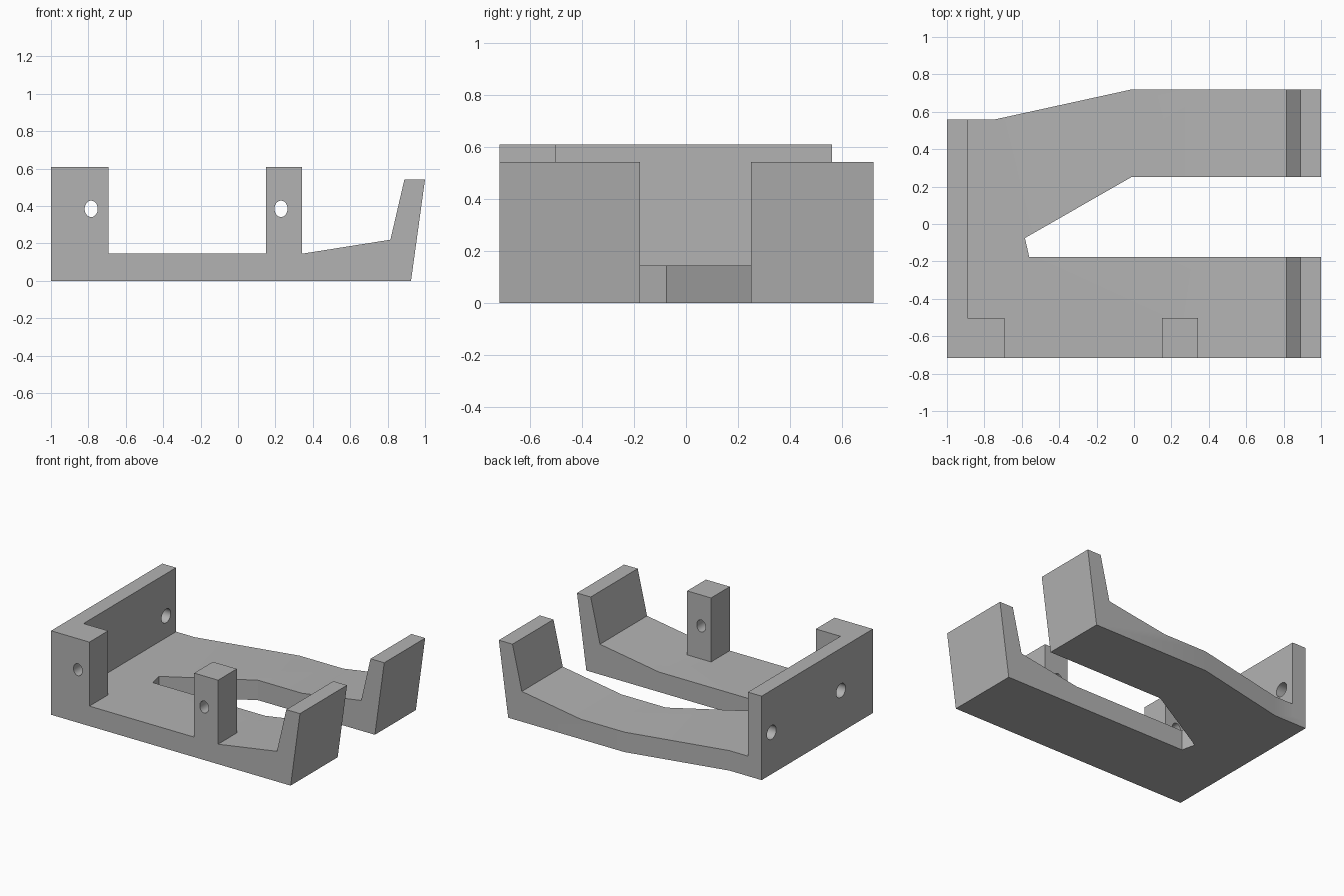
import bpy
import bmesh
from math import pi
from mathutils import Matrix, Vector

cube = bpy.data.objects.get("Cube")
if cube:
    bpy.data.objects.remove(cube, do_unlink=True)

grey = bpy.data.materials.new("plain grey")
grey.use_nodes = True
colour = (0.45, 0.45, 0.45, 1)
grey.diffuse_color = colour
grey.node_tree.nodes["Principled BSDF"].inputs["Base Color"].default_value = colour


def finish(name, bm):
    bmesh.ops.recalc_face_normals(bm, faces=bm.faces[:])
    mesh = bpy.data.meshes.new(name)
    bm.to_mesh(mesh)
    bm.free()
    mesh.materials.append(grey)
    obj = bpy.data.objects.new(name, mesh)
    bpy.context.collection.objects.link(obj)
    return obj


def prism(name, points, direction):
    """Extrude a closed outline of 3D points along a vector."""
    bm = bmesh.new()
    face = bm.faces.new([bm.verts.new(p) for p in points])
    new = bmesh.ops.extrude_face_region(bm, geom=[face])["geom"]
    verts = [g for g in new if isinstance(g, bmesh.types.BMVert)]
    bmesh.ops.translate(bm, verts=verts, vec=Vector(direction))
    return finish(name, bm)


def block(name, x0, x1, y0, y1, z0, z1):
    corners = [(x0, y0, z0), (x1, y0, z0), (x1, y1, z0), (x0, y1, z0)]
    return prism(name, corners, (0, 0, z1 - z0))


def drill(name, centre, axis, across, tall, length):
    """Oval rod lying along x or y, used to cut a hole."""
    bm = bmesh.new()
    bmesh.ops.create_cone(bm, cap_ends=True, segments=32, radius1=1,
                          radius2=1, depth=length)
    scale = Matrix.Diagonal((across, tall, 1, 1))
    turn = Matrix.Rotation(pi / 2, 4, 'X')
    if axis == 'X':
        turn = Matrix.Rotation(pi / 2, 4, 'Z') @ turn
    bm.transform(Matrix.Translation(centre) @ turn @ scale)
    return finish(name, bm)


def combine(target, other, operation):
    mod = target.modifiers.new(operation.lower(), 'BOOLEAN')
    mod.operation = operation
    mod.solver = 'EXACT'
    mod.object = other
    bpy.context.view_layer.objects.active = target
    bpy.ops.object.modifier_apply(modifier=mod.name)
    bpy.data.objects.remove(other, do_unlink=True)


FRONT, BACK, LOW, TOP = -0.717, 0.72, 0.145, 0.61

# Side profile: flat floor, rising ramp and leaning end lip
profile = [(-1, 0), (0.925, 0), (1, 0.543), (0.89, 0.543),
           (0.815, 0.22), (0.342, LOW), (-1, LOW)]
bracket = prism("bracket", [(x, -1, z) for x, z in profile], (0, 2, 0))

# Plan outline: two arms with a tapering slot between them
plan = [(-1, FRONT), (1.1, FRONT), (1.1, -0.177), (-0.56, -0.177),
        (-0.583, -0.075), (-0.015, 0.25), (1.1, 0.25), (1.1, BACK),
        (-0.01, BACK), (-0.74, 0.56), (-1, 0.56)]
outline = prism("plan_outline", [(x, y, -0.2) for x, y in plan], (0, 0, 1.2))
combine(bracket, outline, 'INTERSECT')

# End wall and the two front posts
combine(bracket, block("end_wall", -1, -0.89, FRONT, 0.56, 0.05, TOP), 'UNION')
for x0, x1 in ((-1, -0.692), (0.15, 0.342)):
    combine(bracket, block("post", x0, x1, FRONT, -0.502, 0.05, TOP), 'UNION')

# Oval holes through the posts and the wall
for x in (-0.785, 0.23):
    combine(bracket, drill("post_hole", (x, -0.61, 0.385), 'Y', 0.035, 0.044, 0.4),
            'DIFFERENCE')
for y in (-0.35, 0.446):
    combine(bracket, drill("wall_hole", (-0.945, y, 0.303), 'X', 0.053, 0.05, 0.3),
            'DIFFERENCE')

# Smooth hole walls, crisp corners
bpy.ops.object.select_all(action='DESELECT')
bracket.select_set(True)
bpy.context.view_layer.objects.active = bracket
bpy.ops.object.shade_smooth_by_angle(angle=0.4)
